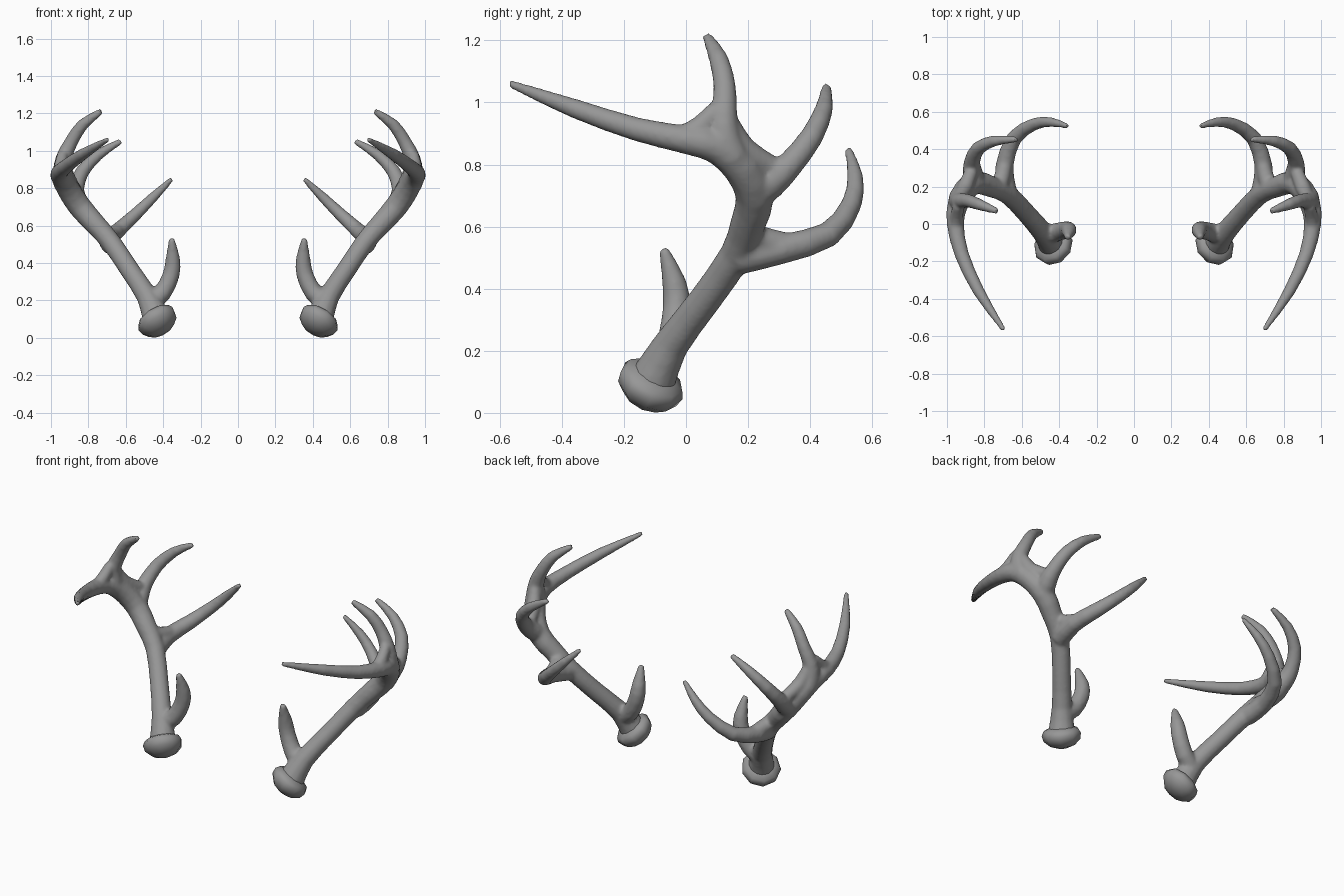
import bpy, bmesh, math
from mathutils import Vector

if "Cube" in bpy.data.objects:
    bpy.data.objects.remove(bpy.data.objects["Cube"])


def spline(points, steps):
    """Smooth path through (x, y, z, radius) points."""
    p = [Vector(q) for q in points]
    p = [p[0] * 2 - p[1]] + p + [p[-1] * 2 - p[-2]]
    out = []
    for i in range(1, len(p) - 2):
        a, b, c, d = p[i - 1:i + 3]
        for s in range(steps):
            t = s / steps
            out.append((b * 2 + (c - a) * t + (a * 2 - b * 5 + c * 4 - d) * t * t
                        + (b * 3 - a - c * 3 + d) * t ** 3) * 0.5)
    return out + [p[-2]]


def sweep(bm, path, sides):
    """Closed round tube along a path with changing radius."""
    pts = [q.xyz for q in path]
    tangent = (pts[1] - pts[0]).normalized()
    u = tangent.orthogonal().normalized()
    rings = []
    for i, q in enumerate(path):
        new = (pts[min(i + 1, len(pts) - 1)] - pts[max(i - 1, 0)]).normalized()
        u = (tangent.rotation_difference(new) @ u).normalized()
        tangent = new
        v = tangent.cross(u)
        rings.append([bm.verts.new(q.xyz + q.w * (u * math.cos(a) + v * math.sin(a)))
                      for a in (math.tau * k / sides for k in range(sides))])
    for r, n in zip(rings, rings[1:]):
        for k in range(sides):
            j = (k + 1) % sides
            bm.faces.new((r[k], r[j], n[j], n[k]))
    bm.faces.new(rings[0][::-1])
    bm.faces.new(rings[-1])


grey = bpy.data.materials.new("dark_grey")
grey.diffuse_color = (0.31, 0.31, 0.31, 1)
grey.use_nodes = True
grey.node_tree.nodes["Principled BSDF"].inputs["Base Color"].default_value = grey.diffuse_color


def make(name, bm):
    bmesh.ops.recalc_face_normals(bm, faces=bm.faces)
    for f in bm.faces:
        f.smooth = True
    mesh = bpy.data.meshes.new(name)
    bm.to_mesh(mesh)
    bm.free()
    mesh.materials.append(grey)
    ob = bpy.data.objects.new(name, mesh)
    bpy.context.collection.objects.link(ob)
    return ob


def mirror(ob):
    m = ob.modifiers.new("Mirror", "MIRROR")
    m.use_mirror_merge = False


# Main beam, curving out, back and then forward into the long front tine
beam = [(.435, -.11, .10, .078), (.485, -.048, .22, .058), (.58, .062, .365, .053),
        (.678, .162, .51, .054), (.765, .20, .61, .058), (.845, .222, .70, .063),
        (.905, .18, .79, .062), (.943, .10, .857, .056), (.955, .0, .88, .047),
        (.922, -.16, .914, .039), (.83, -.36, .981, .032), (.695, -.568, 1.061, .014)]
# Tines rooted in the beam
brow_tine = [(.475, -.06, .19, .055), (.405, -.042, .24, .050), (.358, -.030, .335, .046),
             (.348, -.038, .42, .040), (.355, -.073, .53, .016)]
back_tine = [(.68, .17, .50, .056), (.693, .31, .528, .049), (.64, .460, .575, .042),
             (.535, .533, .672, .034), (.445, .545, .760, .027), (.353, .523, .85, .014)]
third_tine = [(.84, .20, .69, .058), (.862, .275, .745, .054), (.865, .335, .80, .044),
              (.832, .405, .89, .038), (.745, .445, .98, .030), (.625, .452, 1.052, .016)]
top_tine = [(.93, .15, .82, .058), (.938, .125, .885, .054), (.932, .122, .96, .044),
            (.89, .125, 1.05, .037), (.83, .105, 1.14, .032), (.73, .068, 1.212, .017)]
# Webs that fill the forks
webs = [[(.955, -.03, .89, .030), (.948, .04, .918, .036), (.938, .10, .98, .030)],
        [(.93, .14, .94, .030), (.908, .185, .85, .042), (.87, .28, .79, .036)],
        [(.72, .20, .58, .040), (.705, .25, .555, .045), (.685, .34, .54, .038)]]

bm = bmesh.new()
for path in (beam, brow_tine, back_tine, third_tine, top_tine, *webs):
    sweep(bm, spline(path, 2), 12)
antlers = make("antlers", bm)

# Fuse the tines with the beam and soften the forks
fuse = antlers.modifiers.new("Fuse", "REMESH")
fuse.mode = "VOXEL"
fuse.voxel_size = 0.009
fuse.use_smooth_shade = True
soft = antlers.modifiers.new("Soften", "SMOOTH")
soft.factor = 0.5
soft.iterations = 9
mirror(antlers)

# Flared burr at the foot of each antler
centre = Vector((.43, -.115, .088))
axis = Vector((.48, .42, .77)).normalized()
profile = [(-.070, .025), (-.055, .07), (-.022, .105), (.012, .112), (.035, .100), (.048, .07), (.058, .04)]
bm = bmesh.new()
sweep(bm, [Vector((*(centre + axis * t), r)) for t, r in profile], 9)
burrs = make("burrs", bm)
mirror(burrs)
